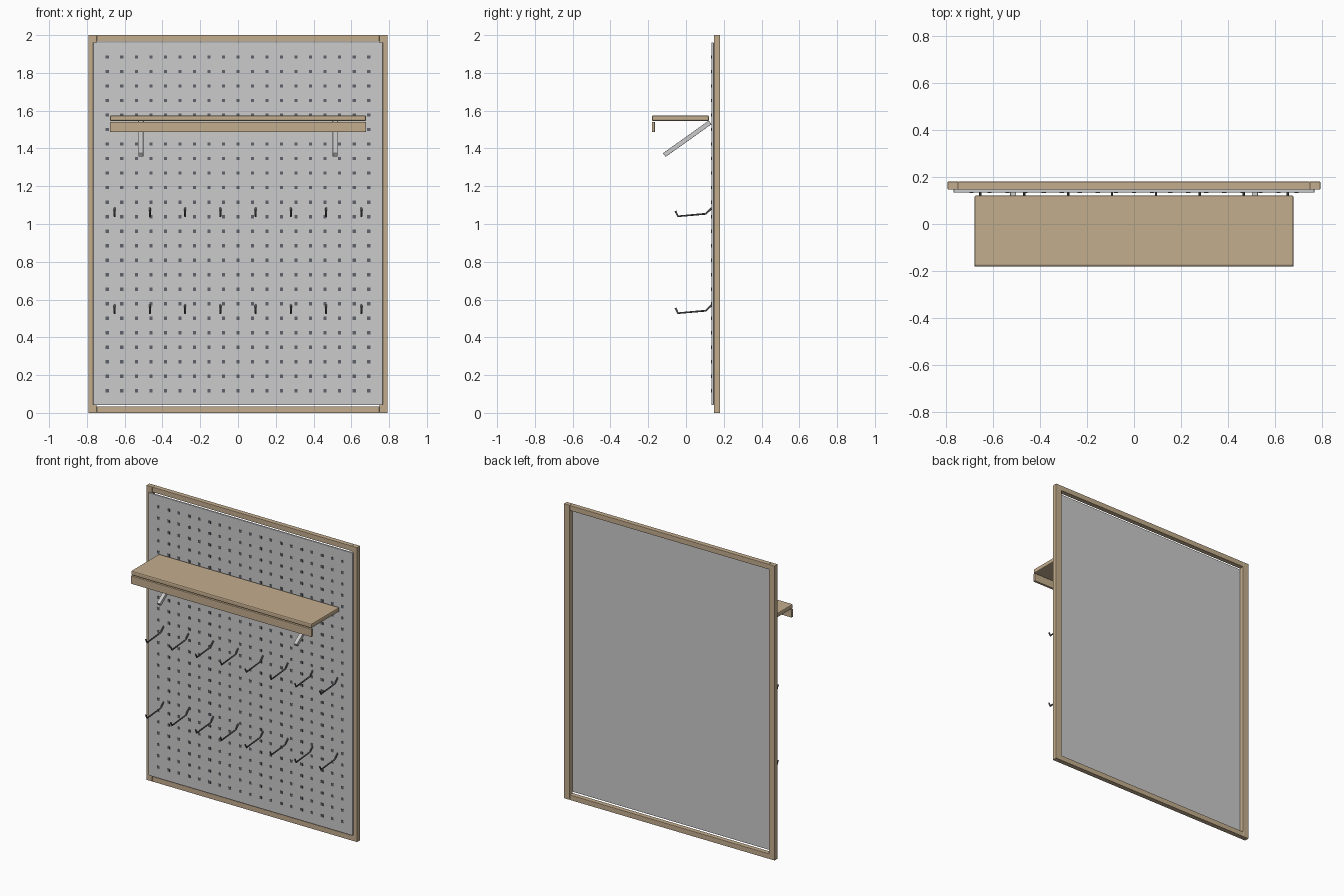
import bpy
import bmesh
from math import atan2, hypot
from mathutils import Matrix

if "Cube" in bpy.data.objects:
    bpy.data.objects.remove(bpy.data.objects["Cube"])


def material(name, r, g, b):
    m = bpy.data.materials.new(name)
    m.diffuse_color = (r, g, b, 1)
    m.use_nodes = True
    m.node_tree.nodes["Principled BSDF"].inputs["Base Color"].default_value = m.diffuse_color
    return m


wood = material("wood", 0.55, 0.42, 0.27)
dark = material("dark_hole", 0.11, 0.12, 0.14)
steel = material("dark_steel", 0.13, 0.13, 0.14)
light = material("light_metal", 0.62, 0.63, 0.65)


def add_object(name, bm, mat=None, bevel=0):
    me = bpy.data.meshes.new(name)
    bm.to_mesh(me)
    bm.free()
    ob = bpy.data.objects.new(name, me)
    bpy.context.collection.objects.link(ob)
    if mat:
        me.materials.append(mat)
    if bevel:
        mod = ob.modifiers.new("edge_bevel", 'BEVEL')
        mod.width = bevel
        mod.segments = 2
    return ob


def cube(bm, x0, x1, y0, y1, z0, z1):
    bmesh.ops.create_cube(bm, size=1, matrix=(
        Matrix.Translation(((x0 + x1) / 2, (y0 + y1) / 2, (z0 + z1) / 2))
        @ Matrix.Diagonal((x1 - x0, y1 - y0, z1 - z0, 1))))


def box(name, *dims, mat=None, bevel=0):
    bm = bmesh.new()
    cube(bm, *dims)
    return add_object(name, bm, mat, bevel)


# Wooden frame: stiles and rails
F, B = 0.147, 0.18
for side, s in (("left", -1), ("right", 1)):
    a, b = sorted((s * 0.748, s * 0.792))
    box(f"frame_stile_{side}", a, b, F, B, 0, 2, mat=wood, bevel=0.002)
box("frame_rail_bottom", -0.748, 0.748, F, B, 0, 0.035, mat=wood, bevel=0.002)
box("frame_rail_top", -0.748, 0.748, F, B, 1.965, 2, mat=wood, bevel=0.002)

# Pegboard panel
P = 0.134
box("peg_panel", -0.767, 0.767, P, F, 0.042, 1.961, bevel=0.003)

# Peg holes: dark squares on the panel front
bm = bmesh.new()
pitch, r = 0.0768, 0.009
for i in range(19):
    for j in range(24):
        x, z = (i - 9) * pitch, 1.001 + (j - 11.5) * pitch
        cube(bm, x - r, x + r, P - 0.002, P + 0.003, z - r, z + r)
add_object("peg_holes", bm, dark)

# Shelf with front lip
box("shelf", -0.678, 0.678, -0.18, 0.121, 1.545, 1.575, mat=wood, bevel=0.007)
box("shelf_lip", -0.678, 0.678, -0.181, -0.165, 1.487, 1.541, mat=wood, bevel=0.002)

# Sloping shelf brackets
y0, z0, y1, z1 = -0.115, 1.365, 0.128, 1.538
length = hypot(y1 - y0, z1 - z0)
for side, s in (("left", -1), ("right", 1)):
    bm = bmesh.new()
    cube(bm, -0.0125, 0.0125, -length / 2, length / 2, -0.012, 0.012)
    bm.transform(Matrix.Translation((s * 0.514, (y0 + y1) / 2, (z0 + z1) / 2))
                 @ Matrix.Rotation(atan2(z1 - z0, y1 - y0), 4, 'X'))
    add_object(f"shelf_bracket_{side}", bm, light, 0.002)

# Bent wire hooks in two rows
profile = [(0.137, 0.045), (0.129, 0.037), (0.104, 0.014), (-0.042, 0.001), (-0.056, 0.028)]
for row, base in (("lower", 0.527), ("upper", 1.04)):
    cu = bpy.data.curves.new(f"hooks_{row}", 'CURVE')
    cu.dimensions = '3D'
    cu.bevel_depth = 0.005
    cu.bevel_resolution = 2
    cu.use_fill_caps = True
    cu.materials.append(steel)
    for i in range(8):
        sp = cu.splines.new('POLY')
        sp.points.add(len(profile) - 1)
        for p, (y, z) in zip(sp.points, profile):
            p.co = ((i - 3.5) * 0.1866, y, base + z, 1)
    ob = bpy.data.objects.new(f"hooks_{row}", cu)
    bpy.context.collection.objects.link(ob)
